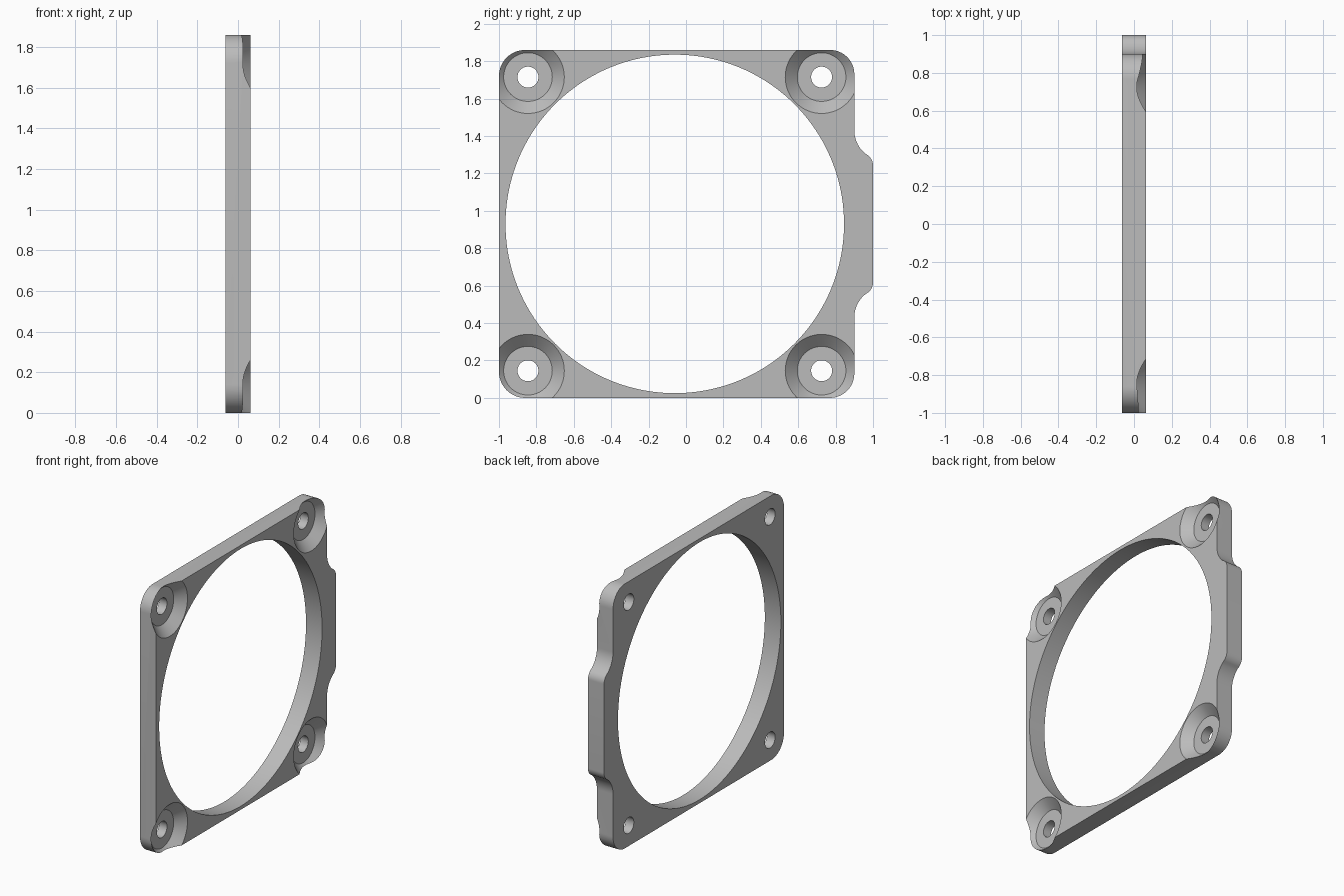
import bpy, bmesh, math

if "Cube" in bpy.data.objects:
    bpy.data.objects.remove(bpy.data.objects["Cube"])

HALF = 0.0625                 # half plate thickness
CY, CZ, PITCH = -0.06, 0.93, 0.785   # opening centre, half screw spacing

grey = bpy.data.materials.new("plain grey")
grey.diffuse_color = (0.5, 0.5, 0.5, 1)
grey.use_nodes = True
grey.node_tree.nodes["Principled BSDF"].inputs["Base Color"].default_value = grey.diffuse_color


def arc(cy, cz, r, a0, a1, n=16):
    pts = []
    for i in range(n + 1):
        a = math.radians(a0 + (a1 - a0) * i / n)
        pts.append((cy + r * math.cos(a), cz + r * math.sin(a)))
    return pts


def finish(name, bm):
    bmesh.ops.recalc_face_normals(bm, faces=bm.faces[:])
    me = bpy.data.meshes.new(name)
    bm.to_mesh(me)
    bm.free()
    me.materials.append(grey)
    ob = bpy.data.objects.new(name, me)
    bpy.context.collection.objects.link(ob)
    return ob


def lathe(bm, cy, cz, profile, n):
    # solid of revolution about an axis parallel to x; profile = (x, radius)
    rings = []
    for x, r in profile:
        rings.append([bm.verts.new((x, cy + r * math.cos(2 * math.pi * i / n),
                                    cz + r * math.sin(2 * math.pi * i / n)))
                      for i in range(n)])
    for a, b in zip(rings, rings[1:]):
        for i in range(n):
            j = (i + 1) % n
            bm.faces.new((a[i], a[j], b[j], b[i]))
    bm.faces.new(rings[0])
    bm.faces.new(rings[-1])


# Plate outline: upper half from the side tab to the top left corner, mirrored
R = 0.14
c, s = math.cos(math.radians(55)), math.sin(math.radians(55))
fillet, nose = 0.16, 0.07
upper = arc(1 - nose, 1.43 - fillet * s - nose * s, nose, 0, 55, 10)
upper += arc(0.9 + fillet, 1.43, fillet, 235, 180, 12)[1:]
upper += arc(0.9 - 0.13, 1.86 - 0.13, 0.13, 0, 90)
upper += arc(-1 + R, 1.86 - R, R, 90, 180)
outline = upper + [(y, 2 * CZ - z) for y, z in reversed(upper)]

bm = bmesh.new()
face = bm.faces.new([bm.verts.new((-HALF, y, z)) for y, z in outline])
ext = bmesh.ops.extrude_face_region(bm, geom=[face])
bmesh.ops.translate(bm, vec=(2 * HALF, 0, 0),
                    verts=[v for v in ext["geom"] if isinstance(v, bmesh.types.BMVert)])
plate = finish("fan_frame_plate", bm)

# Cutter: round opening and four countersunk screw holes
bm = bmesh.new()
lathe(bm, CY, CZ, [(-0.1, 0.905), (0.1, 0.905)], 160)
for sy in (-1, 1):
    for sz in (-1, 1):
        lathe(bm, CY + sy * PITCH, CZ + sz * PITCH,
              [(-0.1, 0.056), (0, 0.056), (0, 0.13), (0.065, 0.197)], 64)
cutter = finish("hole_cutter", bm)
cutter.hide_render = True

# Cut the holes and clean up
mod = plate.modifiers.new("holes", "BOOLEAN")
mod.operation = "DIFFERENCE"
mod.solver = "EXACT"
mod.object = cutter
bpy.context.view_layer.objects.active = plate
plate.select_set(True)
cutter.select_set(False)
bpy.ops.object.modifier_apply(modifier=mod.name)
bpy.data.objects.remove(cutter)
bpy.ops.object.shade_smooth_by_angle(angle=math.radians(25))
